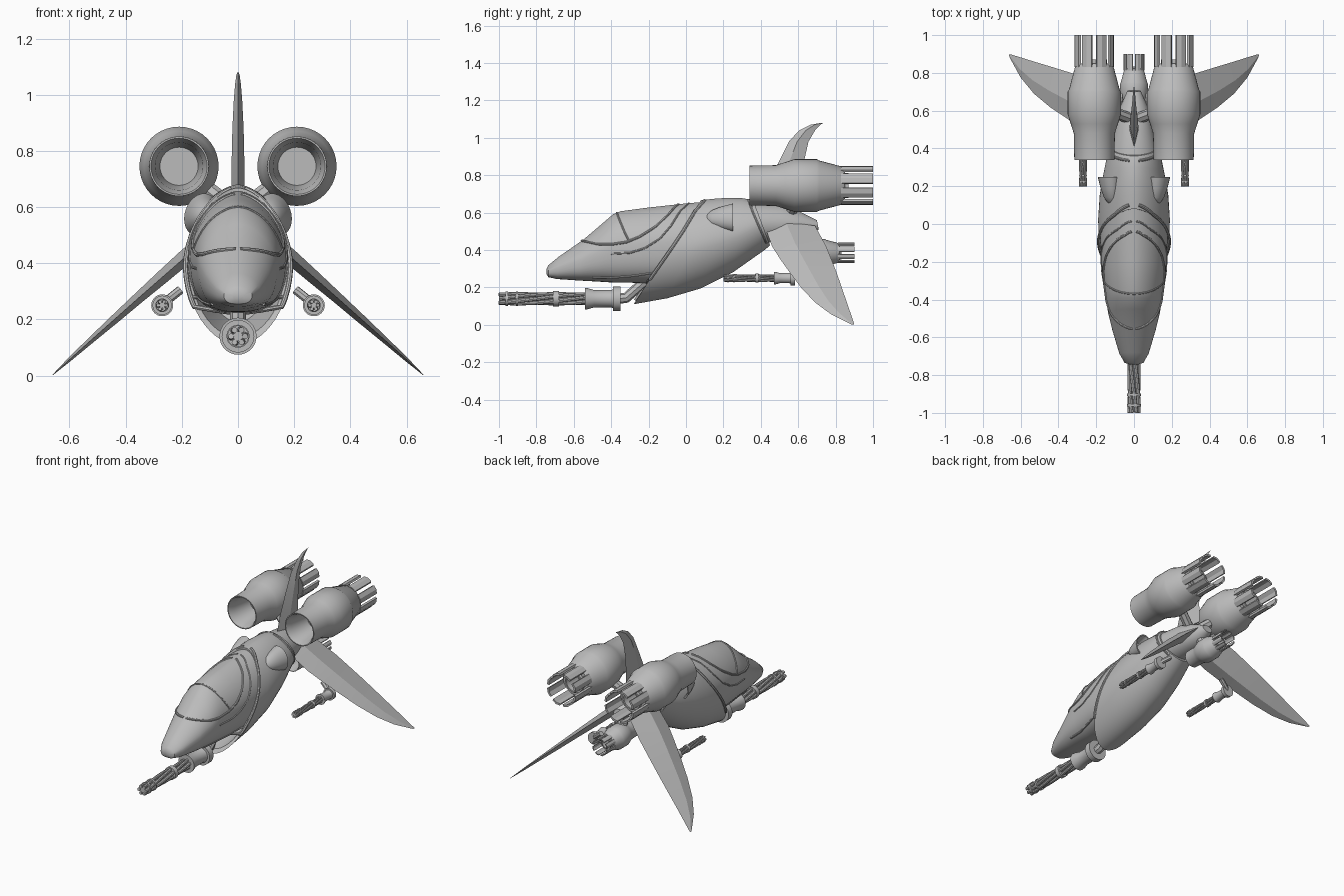
import bpy, bmesh, math
from mathutils import Vector as V
from mathutils.bvhtree import BVHTree

if "Cube" in bpy.data.objects:
    bpy.data.objects.remove(bpy.data.objects["Cube"])

grey = bpy.data.materials.new("hull_grey")
grey.diffuse_color = (0.5, 0.5, 0.5, 1)
grey.use_nodes = True
grey.node_tree.nodes["Principled BSDF"].inputs["Base Color"].default_value = grey.diffuse_color


def add(name, bm, angle=35):
    bmesh.ops.remove_doubles(bm, verts=bm.verts, dist=1e-5)
    bmesh.ops.recalc_face_normals(bm, faces=bm.faces)
    me = bpy.data.meshes.new(name)
    bm.to_mesh(me)
    me.materials.append(grey)
    ob = bpy.data.objects.new(name, me)
    bpy.context.collection.objects.link(ob)
    bpy.ops.object.select_all(action='DESELECT')
    bpy.context.view_layer.objects.active = ob
    ob.select_set(True)
    bpy.ops.object.shade_smooth_by_angle(angle=math.radians(angle))
    return ob


def skin(name, rings, angle=35):
    """Skin a list of point rings, capped at both ends."""
    bm = bmesh.new()
    vs = [[bm.verts.new(p) for p in r] for r in rings]
    n = len(vs[0])
    for a, b in zip(vs, vs[1:]):
        for i in range(n):
            bm.faces.new((a[i], a[(i + 1) % n], b[(i + 1) % n], b[i]))
    bm.faces.new(vs[0])
    bm.faces.new(vs[-1])
    return add(name, bm, angle)


def lathe(name, prof, at, s=1, seg=32):
    """Turn (y, radius) points about an axis along y."""
    rings = [[V(at) + s * V((max(r, 1e-4) * math.cos(2 * math.pi * i / seg), y,
                             max(r, 1e-4) * math.sin(2 * math.pi * i / seg)))
              for i in range(seg)] for y, r in prof]
    return skin(name, rings)


def tube(name, pts, r):
    cu = bpy.data.curves.new(name, 'CURVE')
    cu.dimensions = '3D'
    cu.bevel_depth, cu.bevel_resolution, cu.use_fill_caps = r, 2, True
    sp = cu.splines.new('POLY')
    sp.points.add(len(pts) - 1)
    for p, q in zip(sp.points, pts):
        p.co = (*q, 1)
    cu.materials.append(grey)
    ob = bpy.data.objects.new(name, cu)
    bpy.context.collection.objects.link(ob)
    bpy.ops.object.select_all(action='DESELECT')
    bpy.context.view_layer.objects.active = ob
    ob.select_set(True)
    bpy.ops.object.convert(target='MESH')
    bpy.ops.object.shade_smooth_by_angle(angle=math.radians(40))


def hull(name, secs, up, low, seg=48):
    """Tilted superellipse sections: top y, z, bottom y, z, half width."""
    rings = []
    for yt, zt, yb, zb, w in secs:
        ring = []
        for i in range(seg):
            a = 2 * math.pi * (i + .5) / seg
            c, s = math.cos(a), math.sin(a)
            e = 2 / (up if s > 0 else low)
            k = .5 + .5 * math.copysign(abs(s) ** e, s)
            ring.append(V((w * math.copysign(abs(c) ** e, c),
                           yb + (yt - yb) * k, zb + (zt - zb) * k)))
        rings.append(ring)
    return skin(name, rings)


# Fuselage: nose with cockpit, main hull with open belly scoop, tail boom
nose = hull("nose_and_cockpit", [
    (-.745, .30, -.745, .27, .02), (-.735, .32, -.735, .255, .05),
    (-.68, .365, -.69, .245, .078), (-.55, .455, -.57, .237, .115),
    (-.45, .54, -.48, .232, .138), (-.39, .592, -.42, .228, .147),
    (-.35, .608, -.38, .226, .152), (-.2, .628, -.28, .225, .17),
    (0, .65, -.15, .22, .178), (.12, .66, 0, .22, .175)], 1.75, 2.7)
body = hull("main_hull", [
    (.14, .60, -.02, .19, .12), (.08, .64, -.26, .135, .17),
    (.08, .668, -.28, .11, .187), (.15, .675, -.1, .142, .19),
    (.22, .68, .08, .195, .182), (.3, .678, .25, .28, .16),
    (.345, .67, .42, .40, .138), (.36, .665, .45, .425, .13)], 1.75, 1.9)
hull("tail_boom", [
    (.34, .655, .43, .44, .122), (.5, .645, .55, .45, .095),
    (.6, .61, .65, .47, .07), (.7, .56, .71, .51, .035)], 1.9, 2)


# Raised panel trims, drawn in side view and pressed onto the fuselage
def tree(ob):
    bm = bmesh.new()
    bm.from_mesh(ob.data)
    return BVHTree.FromBMesh(bm)


trees = [tree(nose), tree(body)]


def trim(name, path, r=.007):
    pts = []
    for a, b in zip(path, path[1:]):
        for i in range(8):
            y, z = (a[k] + (b[k] - a[k]) * i / 8 for k in (0, 1))
            pts.append((y, z))
    pts.append(path[-1])
    out = []
    for y, z in pts:
        hits = [t.ray_cast(V((1, y, z)), V((-1, 0, 0)))[0] for t in trees]
        xs = [h.x for h in hits if h]
        out.append(V((max(xs + [0]), y, z)))
    for s in (-1, 1):
        tube(name, [V((s * p.x, p.y, p.z)) for p in out], r)


trim("canopy_frame", [(-.556, .45), (-.53, .445), (-.47, .432), (-.4, .43), (-.32, .442),
                      (-.25, .47), (-.17, .52), (-.1, .585), (-.06, .63), (-.04, .644)])
trim("windscreen_arch", [(-.37, .6), (-.355, .56), (-.33, .5), (-.305, .45)], .005)
trim("cockpit_rear_band", [(.015, .65), (-.03, .61), (-.08, .53), (-.14, .46),
                           (-.22, .41), (-.3, .385), (-.4, .38)], .005)
trim("hull_front_band", [(.1, .665), (.05, .61), (-.01, .51), (-.07, .42),
                         (-.14, .32), (-.21, .22), (-.27, .13)], .009)
trim("chin_band", [(-.5, .255), (-.4, .252), (-.28, .262), (-.16, .28)], .006)
trim("hull_rear_band", [(.335, .668), (.36, .6), (.39, .53), (.43, .44)], .007)


# Wings and fin: diamond-section blades from leading to trailing points
def blade(name, secs, normal):
    rings = []
    for lead, trail, t in secs:
        lead, trail = V(lead), V(trail)
        mid = lead.lerp(trail, .42)
        rings.append([lead, mid + t * V(normal), trail, mid - t * V(normal)])
    skin(name, rings, 12)


for s in (-1, 1):
    blade("wing", [((s * x, yl, z), (s * x, yt, z), t) for x, z, yl, yt, t in (
        (.06, .53, .42, .69, .03), (.19, .42, .46, .75, .027), (.27, .35, .505, .778, .024),
        (.35, .28, .555, .805, .02), (.44, .20, .615, .833, .016), (.53, .12, .69, .86, .011),
        (.60, .057, .775, .882, .007), (.66, .002, .885, .9, .001))], (s * .65, 0, .76))
blade("tail_fin", [((0, yl, z), (0, yt, z), t) for z, yl, yt, t in (
    (.62, .4, .63, .024), (.75, .44, .625, .023), (.88, .5, .632, .02), (.98, .55, .655, .015),
    (1.04, .605, .69, .01), (1.07, .665, .718, .006), (1.08, .722, .735, .001))], (1, 0, 0))


# Jet engines: turned shell with hollow ends and eight exhaust petals
def engine(name, at, s):
    lathe(name, [(.18, 0), (.18, .068), (.04, .085), (0, .1), (0, .106), (.14, .109),
                 (.19, .125), (.24, .141), (.36, .141), (.372, .134), (.5, .1), (.51, .09),
                 (.51, .066), (.53, .066), (.53, .056), (.42, .05), (.42, 0)], at, s, 40)
    bm = bmesh.new()
    for i in range(8):
        a = (i + .5) * math.pi / 4
        n, u = V((math.cos(a), 0, math.sin(a))), V((-math.sin(a), 0, math.cos(a)))
        ends = []
        for y in (.49, .66):
            pts = [(.109, 0), (.102, .027), (.089, .027), (.096, 0), (.089, -.027), (.102, -.027)]
            ends.append([bm.verts.new(V(at) + s * (n * r + u * w + V((0, y, 0)))) for r, w in pts])
        for k in range(6):
            bm.faces.new([ends[0][k], ends[0][(k + 1) % 6], ends[1][(k + 1) % 6], ends[1][k]])
        for e in ends:
            bm.faces.new(e)
    add(name + "_petals", bm, 20)


for s in (-1, 1):
    engine("main_engine", (s * .21, .34, .745), 1)
    tube("engine_pylon", [V((0, .55, .58)), V((s * .13, .6, .68))], .03)
engine("rear_engine", (0, .557, .385), .52)
tube("rear_engine_pylon", [V((0, .63, .5)), V((0, .68, .42))], .03)

# Side scoops: rounded front, hollow open back
for s in (-1, 1):
    rings = []
    for y, x, z, rx, rz in ((.1, .115, .57, .003, .003), (.112, .117, .57, .022, .022),
                            (.14, .122, .571, .037, .042), (.19, .127, .572, .05, .06),
                            (.25, .132, .573, .06, .074), (.25, .132, .573, .052, .066),
                            (.18, .127, .573, .035, .045)):
        rings.append([V((s * (x + rx * math.cos(a)), y, z + rz * math.sin(a) - .25 * rx * math.cos(a)))
                      for a in (2 * math.pi * i / 28 for i in range(28))])
    skin("side_scoop", rings)


# Rotary guns: twisted barrels, clamps and a flared housing
def gun(name, at, s):
    for b in range(6):
        path = []
        for i in range(17):
            a = b * math.pi / 3 + i / 16 * 2.4
            path.append(V(at) + s * V((.025 * math.cos(a), .47 * i / 16, .025 * math.sin(a))))
        tube(name + "_barrel", path, .0105 * s)
    lathe(name + "_core", [(.005, 0), (.005, .017), (.47, .017), (.47, 0)], at, s, 16)
    for y, w, r in ((.035, .012, .038), (.09, .012, .038), (.29, .03, .041)):
        lathe(name + "_clamp", [(y, 0), (y, r), (y + w, r), (y + w, 0)], at, s, 24)
    lathe(name + "_housing", [(.46, 0), (.46, .058), (.475, .056), (.51, .046), (.6, .046),
                              (.61, .05), (.61, .066), (.65, .066), (.65, 0)], at, s)


gun("nose_gun", (0, -1, .14), 1)
tube("nose_gun_mount", [V((0, -.36, .14)), V((0, -.32, .145)), V((0, -.2, .25))], .028)
for s in (-1, 1):
    gun("wing_gun", (s * .27, .2, .25), .59)
    tube("wing_gun_mount", [V((s * .27, .56, .25)), V((s * .255, .58, .265)), V((s * .205, .59, .305))], .016)
